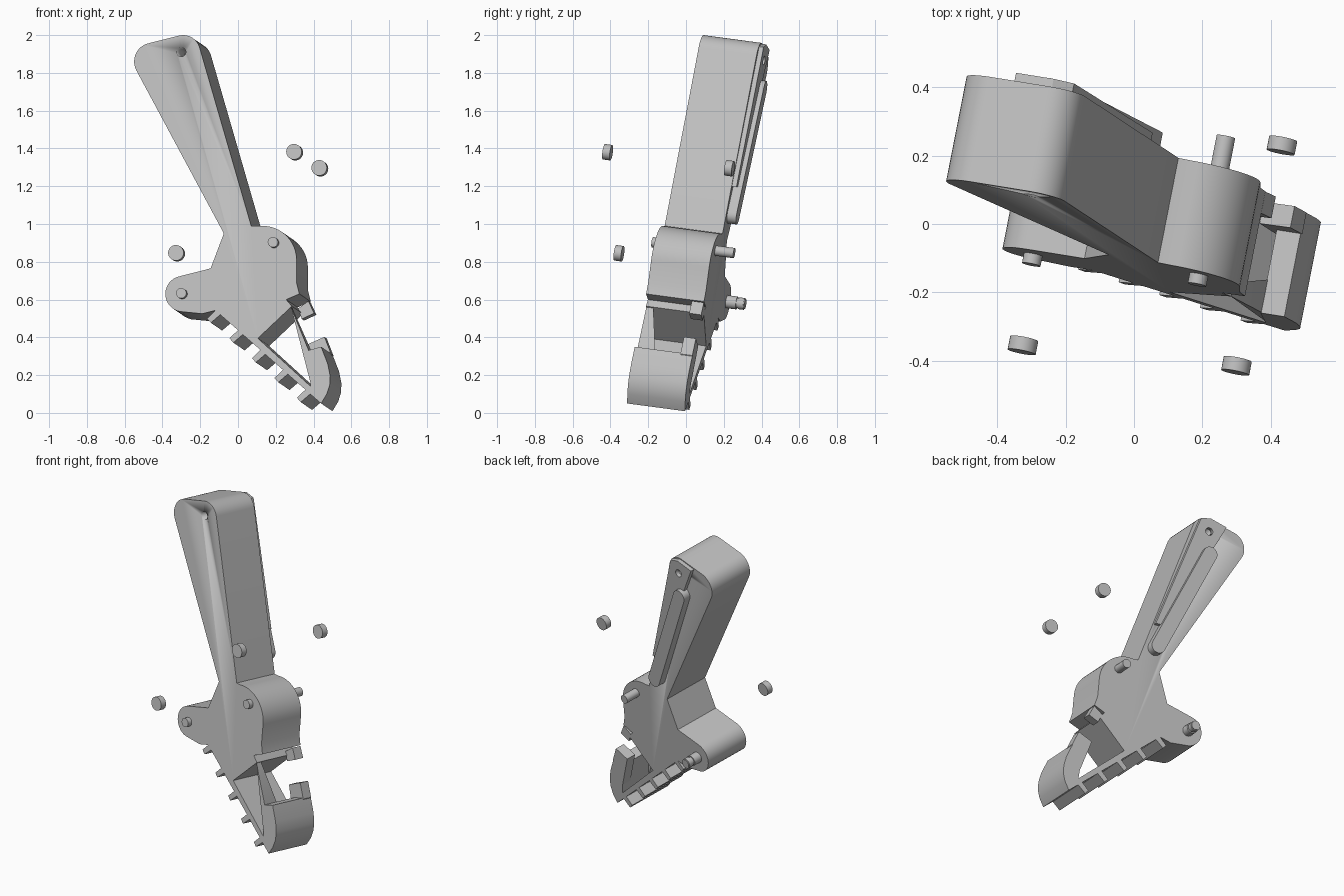
import bpy, bmesh, math
from mathutils import Vector

cube = bpy.data.objects.get("Cube")
if cube:
    bpy.data.objects.remove(cube, do_unlink=True)

grey = bpy.data.materials.new("plain grey")
grey.use_nodes = True
tone = (0.52, 0.52, 0.52, 1)
grey.diffuse_color = tone
grey.node_tree.nodes["Principled BSDF"].inputs["Base Color"].default_value = tone

# The whole tool is tilted: every part is a profile swept along this axis
AXIS = Vector((0.19, 0.97, -0.13)).normalized()
DEPTH = 0.315


def place(x, z, t):
    """Point above (x, z) on the tilted front plane, moved t along the axis."""
    y = -0.232 - (AXIS.x * x + AXIS.z * z) / AXIS.y
    return Vector((x, y, z)) + AXIS * t


def arc(cx, cz, r, start, end, n=10):
    angles = [math.radians(start + (end - start) * i / n) for i in range(n + 1)]
    return [(cx + r * math.cos(a), cz + r * math.sin(a)) for a in angles]


def circle(cx, cz, r, n=32):
    return arc(cx, cz, r, 0, 360, n)[:-1]


def prism(name, outline, t0, t1):
    """Sweep an outline; t1 may be one depth or a depth for each point."""
    ends = t1 if isinstance(t1, list) else [t1] * len(outline)
    bm = bmesh.new()
    front = [bm.verts.new(place(x, z, t0)) for x, z in outline]
    back = [bm.verts.new(place(x, z, t)) for (x, z), t in zip(outline, ends)]
    bm.faces.new(front)
    bm.faces.new(back[::-1])
    for i in range(len(front)):
        j = (i + 1) % len(front)
        bm.faces.new((front[j], front[i], back[i], back[j]))
    bmesh.ops.recalc_face_normals(bm, faces=bm.faces)
    mesh = bpy.data.meshes.new(name)
    bm.to_mesh(mesh)
    bm.free()
    mesh.materials.append(grey)
    obj = bpy.data.objects.new(name, mesh)
    bpy.context.collection.objects.link(obj)
    bpy.ops.object.select_all(action='DESELECT')
    bpy.context.view_layer.objects.active = obj
    obj.select_set(True)
    bpy.ops.object.shade_smooth_by_angle(angle=math.radians(25))
    return obj


# Teeth along the lower edge of the arm, right to left
teeth = []
for k in reversed(range(5)):
    dx, dz = 0.119 * (k - 1), -0.105 * (k - 1)
    teeth += [(x + dx, z + dz) for x, z in
              [(0.025, 0.415), (-0.025, 0.372), (-0.045, 0.395), (0.0, 0.438)]]

# Handle, body, tab, arm and hook share one outline
outline = arc(-0.45, 1.86, 0.1, 207, 110)
outline += arc(-0.29, 1.91, 0.09, 103, 17)
outline += [(0.07, 0.99)]
outline += arc(0.13, 0.81, 0.18, 98, 0, 14)
outline += [(0.31, 0.69), (0.325, 0.63), (0.255, 0.6), (0.285, 0.565),
            (0.105, 0.395), (0.385, 0.14), (0.37, 0.33), (0.44, 0.35)]
outline += [(0.475, 0.26), (0.487, 0.2), (0.486, 0.15), (0.47, 0.1), (0.44, 0.05)]
outline += teeth
outline += [(-0.19, 0.525)]
outline += arc(-0.29, 0.63, 0.095, 270, 105, 16)
outline += [(-0.145, 0.765), (-0.075, 0.95)]
body = prism("body_and_handle", outline, 0, DEPTH)

# Raised strip and rounded clip on the back of the handle
strip = prism("back_strip",
              [(-0.41, 1.965), (-0.3, 1.995), (-0.24, 1.98), (-0.215, 1.9),
               (-0.01, 1.24), (-0.07, 1.24), (-0.37, 1.88)],
              DEPTH - 0.01, DEPTH + 0.025)
prism("back_clip",
      arc(-0.31, 1.76, 0.045, 204, 24) + arc(-0.03, 1.09, 0.045, 24, -156),
      DEPTH - 0.01, DEPTH + 0.05)

# Hanging hole through the handle
cutter = prism("hole_cutter", circle(-0.3, 1.91, 0.024, 24), -0.1, DEPTH + 0.1)
for part in (body, strip):
    cut = part.modifiers.new("hole", 'BOOLEAN')
    cut.object = cutter
    cut.solver = 'EXACT'
    bpy.context.view_layer.objects.active = part
    bpy.ops.object.modifier_apply(modifier=cut.name)
bpy.data.objects.remove(cutter, do_unlink=True)

# Mouth guards: tapered front spike and the two back prongs
prism("front_spike", [(0.28, 0.56), (0.372, 0.335), (0.387, 0.145)],
      0.002, [0.04, 0.1, 0.1])
prism("lower_prong", [(0.385, 0.18), (0.32, 0.395), (0.41, 0.435), (0.445, 0.345)],
      0.25, DEPTH)
prism("upper_prong", [(0.27, 0.585), (0.325, 0.625), (0.355, 0.56), (0.29, 0.53)],
      0.25, DEPTH)

# Pivot pins pass right through body and tab
prism("body_pin", circle(0.19, 0.9, 0.027), -0.03, DEPTH + 0.1)
prism("tab_pin", circle(-0.295, 0.63, 0.027), -0.03, DEPTH + 0.1)
prism("tab_pin_collar", circle(-0.295, 0.63, 0.034), DEPTH - 0.01, DEPTH + 0.055)
prism("tab_pin_tip", circle(-0.295, 0.63, 0.031), DEPTH + 0.065, DEPTH + 0.095)

# Loose pin caps, given by their centres
caps = {"front_right_cap": (-0.325, -0.355, 0.845),
        "front_left_cap": (0.3, -0.415, 1.38),
        "back_left_cap": (0.433, 0.23, 1.295)}
for name, centre in caps.items():
    centre = Vector(centre)
    t = (centre - place(0, 0, 0)).dot(AXIS)
    base = centre - AXIS * t
    prism(name, circle(base.x, base.z, 0.041), t - 0.02, t + 0.02)
